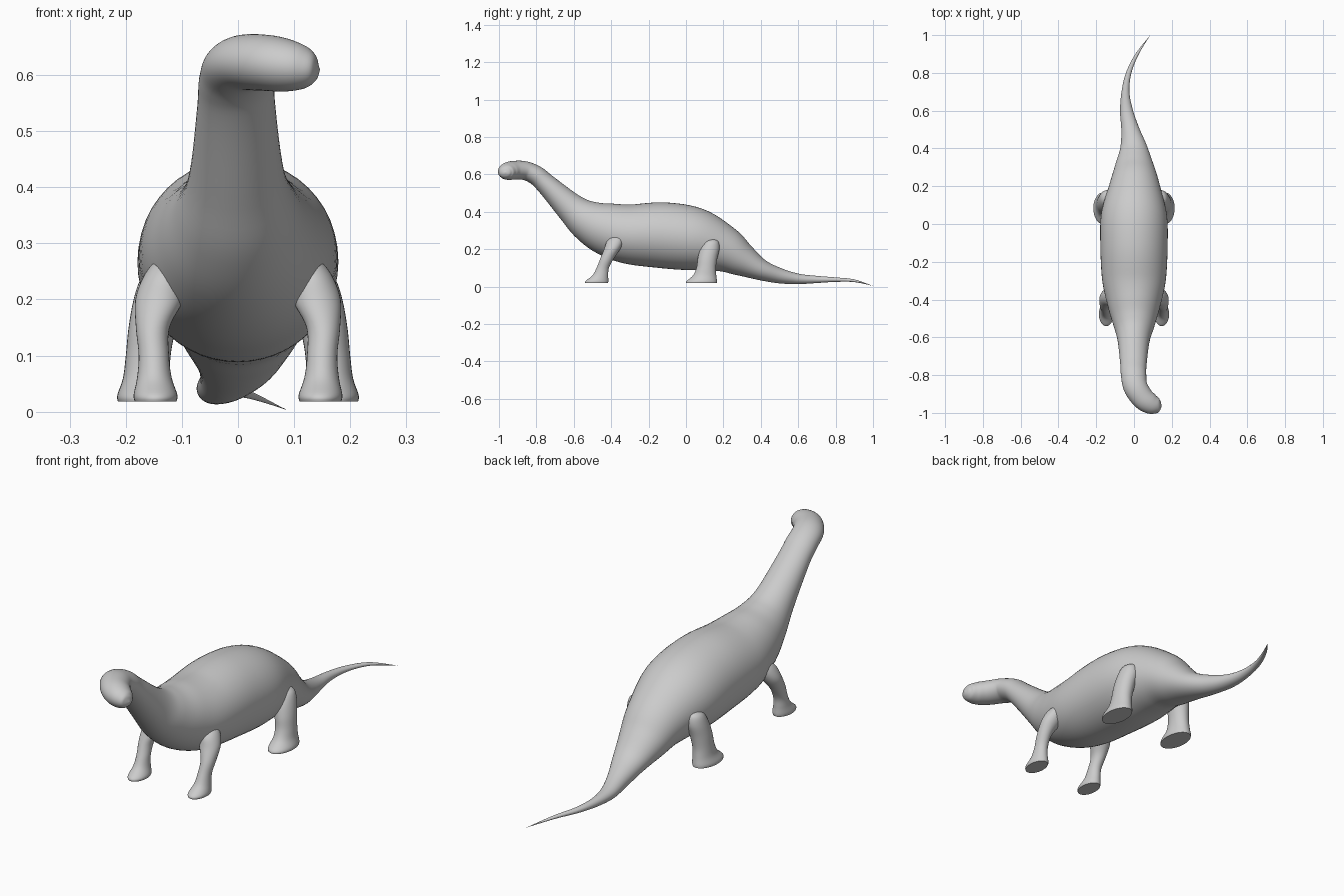
import bpy
import bmesh
import math
from mathutils import Vector

cube = bpy.data.objects.get("Cube")
if cube:
    bpy.data.objects.remove(cube, do_unlink=True)

# Single skin colour
skin = bpy.data.materials.new("grey skin")
skin.use_nodes = True
GREY = (0.6, 0.6, 0.6, 1)
skin.diffuse_color = GREY
skin.node_tree.nodes["Principled BSDF"].inputs["Base Color"].default_value = GREY


def spline(stations, steps):
    """Smoothly interpolate every value between neighbouring stations."""
    last = len(stations) - 1
    rows = []
    for i in range(last):
        quad = [stations[min(max(i + k, 0), last)] for k in (-1, 0, 1, 2)]
        for s in range(steps):
            t = s / steps
            rows.append([b + t / 2 * (c - a + t * (2 * a - 5 * b + 4 * c - d
                         + t * (3 * (b - c) + d - a))) for a, b, c, d in zip(*quad)])
    rows.append(list(stations[last]))
    return rows


def loft(name, stations, sides, steps, upright=False):
    """Skin elliptical rings of x, y, z, half width, half depth."""
    rows = spline(stations, steps)
    centres = [Vector(r[:3]) for r in rows]
    bm = bmesh.new()
    rings = []
    for i, row in enumerate(rows):
        if upright:
            side, up = Vector((1, 0, 0)), Vector((0, 1, 0))
        else:
            ahead = centres[min(i + 1, len(rows) - 1)] - centres[max(i - 1, 0)]
            side = ahead.cross(Vector((0, 0, 1))).normalized()
            up = side.cross(ahead).normalized()
        ring = []
        for k in range(sides):
            a = math.tau * k / sides
            ring.append(bm.verts.new(centres[i] + side * math.cos(a) * max(row[3], 0.0005)
                                     + up * math.sin(a) * max(row[4], 0.0005)))
        rings.append(ring)
    for low, high in zip(rings, rings[1:]):
        for k in range(sides):
            n = (k + 1) % sides
            bm.faces.new((low[k], low[n], high[n], high[k]))
    bm.faces.new(rings[0])
    bm.faces.new(rings[-1])
    bmesh.ops.recalc_face_normals(bm, faces=bm.faces)
    mesh = bpy.data.meshes.new(name)
    bm.to_mesh(mesh)
    bm.free()
    mesh.materials.append(skin)
    obj = bpy.data.objects.new(name, mesh)
    bpy.context.collection.objects.link(obj)
    bpy.ops.object.select_all(action='DESELECT')
    obj.select_set(True)
    bpy.context.view_layer.objects.active = obj
    bpy.ops.object.shade_smooth_by_angle(angle=math.radians(50))
    return obj


# Head, neck, trunk and tail in one sweep, from nose to tail tip
loft("body", [
    (.146, -.966, .61, 0, 0),
    (.138, -.965, .61, .026, .022),
    (.12, -.962, .612, .043, .037),
    (.085, -.95, .617, .055, .047),
    (.045, -.92, .622, .06, .05),
    (.008, -.862, .62, .064, .05),
    (-.002, -.8, .593, .067, .052),
    (-.003, -.74, .54, .07, .057),
    (-.002, -.615, .42, .085, .081),
    (0, -.53, .355, .11, .11),
    (0, -.43, .31, .14, .14),
    (0, -.3, .28, .168, .16),
    (0, -.12, .274, .178, .176),
    (0, .05, .252, .174, .168),
    (.003, .2, .2, .135, .127),
    (.002, .3, .143, .105, .09),
    (-.002, .4, .09, .073, .057),
    (-.02, .5, .058, .048, .041),
    (-.04, .6, .041, .034, .028),
    (-.045, .7, .038, .021, .019),
    (-.028, .8, .037, .014, .012),
    (.017, .9, .031, .008, .007),
    (.085, .998, .004, 0, 0),
], 48, 6)

# Leg stations from sole to shoulder or hip
FRONT = [
    (.147, -.478, .018, .037, .061),
    (.147, -.476, .03, .039, .061),
    (.149, -.458, .06, .031, .042),
    (.15, -.445, .1, .027, .033),
    (.152, -.422, .15, .03, .036),
    (.14, -.395, .2, .043, .043),
    (.132, -.38, .24, .037, .044),
    (.13, -.37, .265, .02, .028),
    (.13, -.37, .272, 0, 0),
]
HIND = [
    (.165, .083, .018, .049, .083),
    (.165, .085, .03, .05, .081),
    (.163, .1, .06, .042, .062),
    (.16, .108, .1, .04, .052),
    (.153, .115, .15, .042, .052),
    (.143, .127, .2, .043, .052),
    (.138, .135, .235, .036, .041),
    (.136, .138, .25, .02, .024),
    (.136, .138, .255, 0, 0),
]
for label, stations in (("front", FRONT), ("hind", HIND)):
    for side_name, sign in (("left", 1), ("right", -1)):
        loft(f"{side_name}_{label}_leg", [(sign * s[0], *s[1:]) for s in stations],
             32, 5, upright=True)
